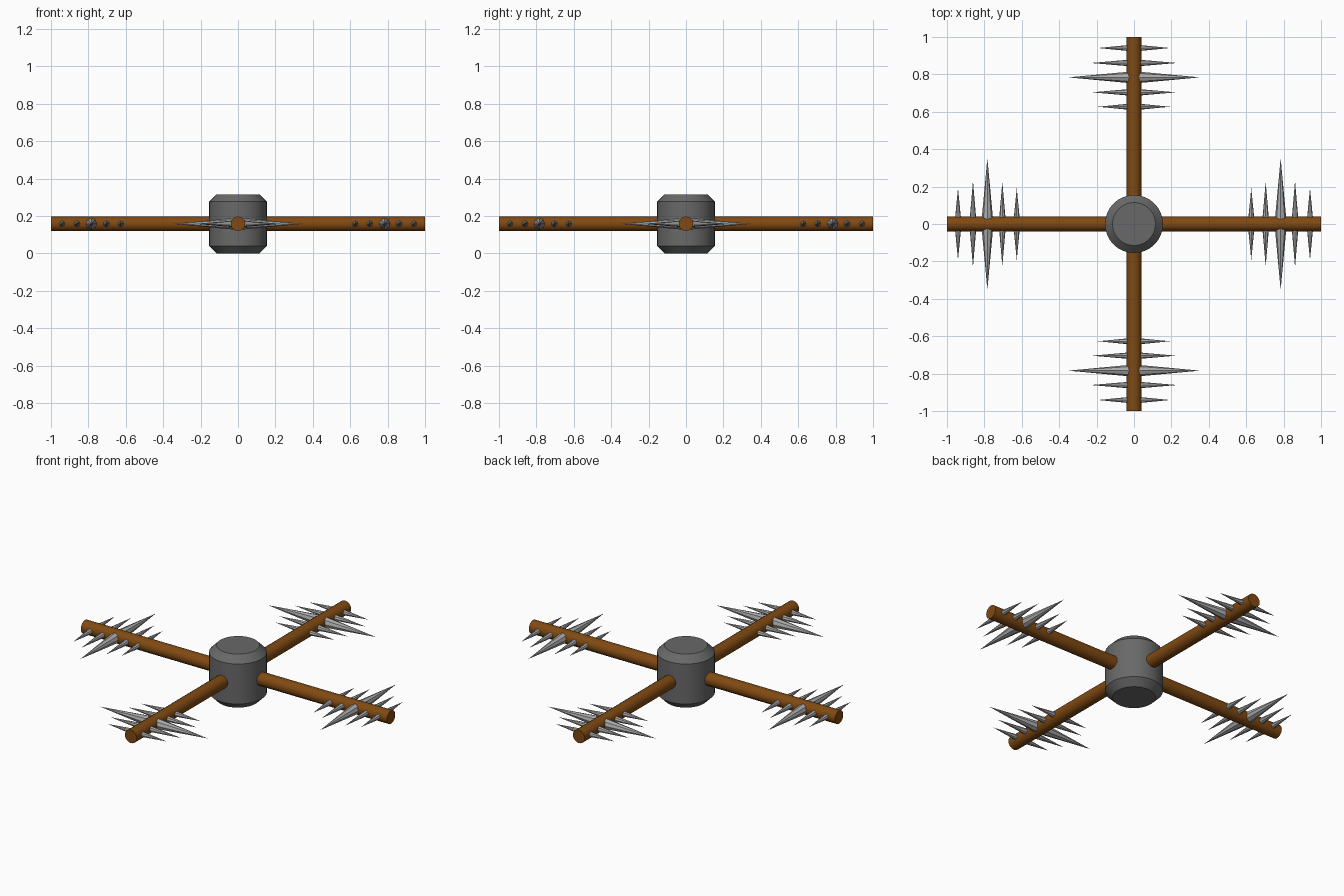
import bpy, bmesh, math
from mathutils import Matrix, Vector

if "Cube" in bpy.data.objects:
    bpy.data.objects.remove(bpy.data.objects["Cube"])

ZC = 0.158       # height of the arm axis
ARM_R = 0.039


def material(name, rgb):
    m = bpy.data.materials.new(name)
    m.diffuse_color = (*rgb, 1)
    m.use_nodes = True
    m.node_tree.nodes["Principled BSDF"].inputs["Base Color"].default_value = m.diffuse_color
    return m


def make_object(name, bm, mat, smooth=False):
    bmesh.ops.recalc_face_normals(bm, faces=bm.faces)
    me = bpy.data.meshes.new(name)
    bm.to_mesh(me)
    bm.free()
    ob = bpy.data.objects.new(name, me)
    bpy.context.collection.objects.link(ob)
    me.materials.append(mat)
    if smooth:
        bpy.context.view_layer.objects.active = ob
        ob.select_set(True)
        bpy.ops.object.shade_smooth_by_angle(angle=math.radians(30))
        ob.select_set(False)
    return ob


def add_cone(bm, start, end, r1, r2, sides):
    start, end = Vector(start), Vector(end)
    d = end - start
    rot = d.to_track_quat('Z', 'Y').to_matrix().to_4x4()
    bmesh.ops.create_cone(bm, cap_ends=True, segments=sides, radius1=r1, radius2=r2,
                          depth=d.length,
                          matrix=Matrix.Translation((start + end) / 2) @ rot)


iron = material("dark_iron", (0.14, 0.14, 0.14))
steel = material("steel", (0.4, 0.4, 0.4))
wood = material("wood", (0.22, 0.068, 0.006))

# Hub: chamfered drum turned from a profile
bm = bmesh.new()
profile = [(0, 0), (0.115, 0), (0.155, 0.04), (0.155, 0.276), (0.115, 0.316), (0, 0.316)]
vs = [bm.verts.new((r, 0, z)) for r, z in profile]
es = [bm.edges.new(p) for p in zip(vs, vs[1:])]
bmesh.ops.spin(bm, geom=vs + es, axis=(0, 0, 1), cent=(0, 0, 0),
               angle=2 * math.pi, steps=32)
bmesh.ops.remove_doubles(bm, verts=bm.verts, dist=1e-4)
make_object("hub", bm, iron, True)

# Spikes: distance along the arm, tip reach, base radius
spikes = [(0.627, 0.193, 0.017), (0.704, 0.225, 0.018), (0.784, 0.352, 0.031),
          (0.861, 0.232, 0.018), (0.941, 0.193, 0.017)]

for i, side in enumerate(("right", "back", "left", "front")):
    turn = Matrix.Rotation(i * math.pi / 2, 4, 'Z')

    # Wooden arm
    bm = bmesh.new()
    add_cone(bm, (0.05, 0, ZC), (1.0, 0, ZC), ARM_R, ARM_R, 16)
    bm.transform(turn)
    make_object(side + "_arm", bm, wood, True)

    # Rows of spikes on both flanks of the arm
    bm = bmesh.new()
    for x, reach, r in spikes:
        for s in (-1, 1):
            add_cone(bm, (x, s * 0.02, ZC), (x, s * reach, ZC), r, 0, 8)
    bmesh.ops.remove_doubles(bm, verts=bm.verts, dist=1e-5)
    bm.transform(turn)
    make_object(side + "_spikes", bm, steel)
